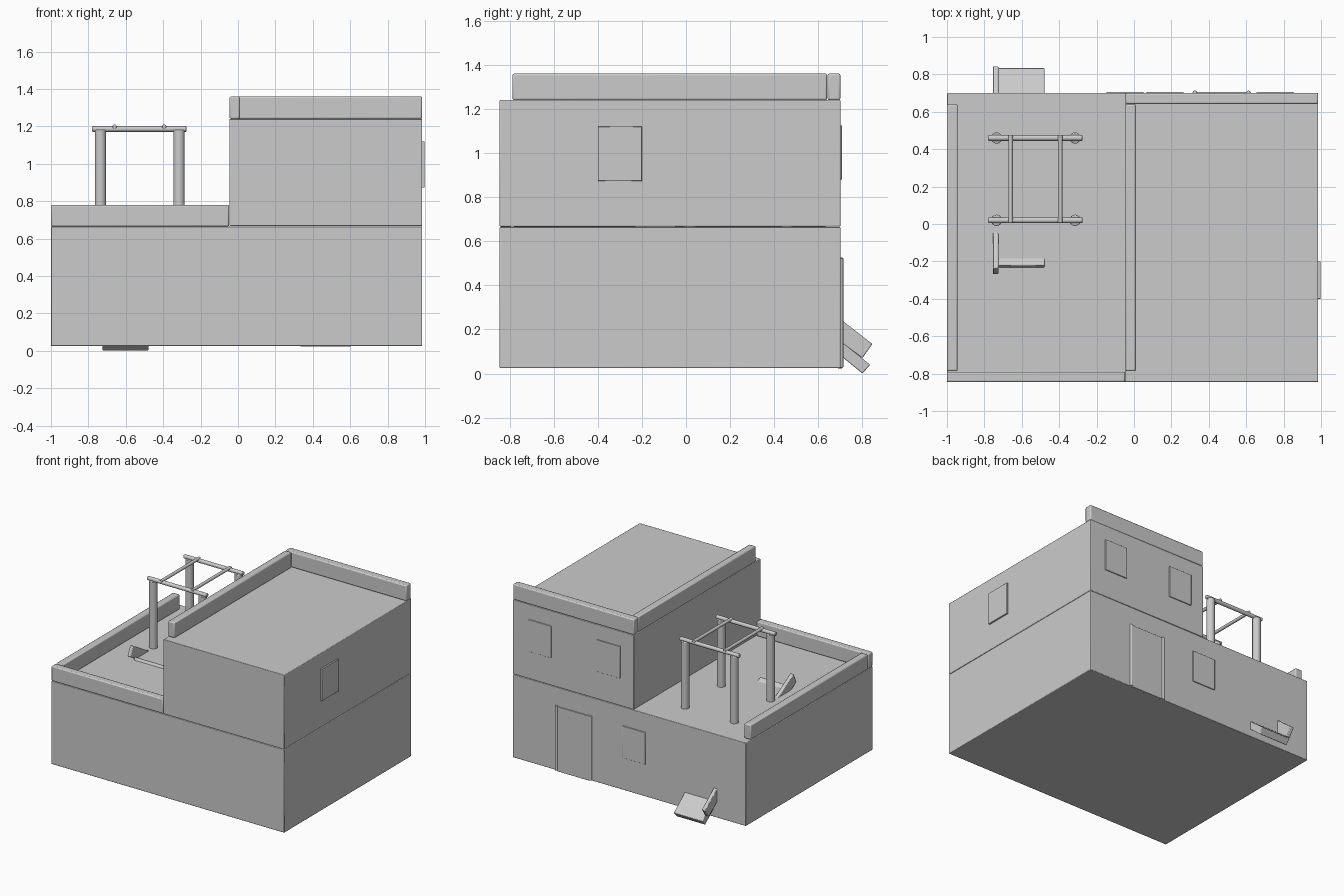
import bpy, bmesh
from mathutils import Vector

if "Cube" in bpy.data.objects:
    bpy.data.objects.remove(bpy.data.objects["Cube"])


def finish(ob, bevel, segments=2):
    if bevel:
        m = ob.modifiers.new("bevel", 'BEVEL')
        m.width = bevel
        m.segments = segments
        m.limit_method = 'ANGLE'
        m.angle_limit = 0.6
    bpy.ops.object.select_all(action='DESELECT')
    ob.select_set(True)
    bpy.context.view_layer.objects.active = ob
    bpy.ops.object.shade_smooth_by_angle(angle=0.6)
    return ob


def box(name, lo, hi, bevel=0.004):
    lo, hi = Vector(lo), Vector(hi)
    bpy.ops.mesh.primitive_cube_add(size=1, location=(lo + hi) / 2)
    ob = bpy.context.object
    ob.name = name
    ob.scale = hi - lo
    bpy.ops.object.transform_apply(location=False, rotation=False, scale=True)
    return finish(ob, bevel)


def rod(name, a, b, r, bevel=0.004):
    a, b = Vector(a), Vector(b)
    bpy.ops.mesh.primitive_cylinder_add(vertices=24, radius=r, depth=(b - a).length,
                                        location=(a + b) / 2)
    ob = bpy.context.object
    ob.name = name
    ob.rotation_euler = (b - a).to_track_quat('Z', 'Y').to_euler()
    return finish(ob, bevel)


def extrude_profile(name, yz, x0, x1, bevel=0.005):
    bm = bmesh.new()
    face = bm.faces.new([bm.verts.new((x0, y, z)) for y, z in yz])
    out = bmesh.ops.extrude_face_region(bm, geom=[face])
    moved = [v for v in out["geom"] if isinstance(v, bmesh.types.BMVert)]
    bmesh.ops.translate(bm, verts=moved, vec=(x1 - x0, 0, 0))
    bmesh.ops.recalc_face_normals(bm, faces=bm.faces)
    mesh = bpy.data.meshes.new(name)
    bm.to_mesh(mesh)
    bm.free()
    ob = bpy.data.objects.new(name, mesh)
    bpy.context.collection.objects.link(ob)
    return finish(ob, bevel)


# Storeys
box("ground_floor", (-1, -0.845, 0.025), (0.985, 0.7, 0.665))
box("upper_floor", (-0.045, -0.845, 0.667), (0.985, 0.7, 1.24))

# Terrace parapets
box("terrace_parapet_front", (-1, -0.845, 0.665), (-0.047, -0.79, 0.78), 0.008)
box("terrace_parapet_left", (-1, -0.787, 0.665), (-0.943, 0.64, 0.78), 0.008)

# Roof parapets
box("roof_parapet_left", (-0.045, -0.787, 1.24), (0.01, 0.64, 1.36), 0.008)
box("roof_parapet_back", (-0.045, 0.642, 1.24), (0.985, 0.7, 1.36), 0.008)

# Pergola: posts, rails and cross beams
for y in (0.02, 0.46):
    for x in (-0.735, -0.315):
        rod("pergola_post", (x, y, 0.66), (x, y, 1.18), 0.03)
    rod("pergola_rail", (-0.78, y, 1.186), (-0.275, y, 1.186), 0.015)
for x in (-0.66, -0.395):
    rod("pergola_beam", (x, 0.005, 1.198), (x, 0.475, 1.198), 0.012)

# Stair ramp running through the house, with its side rail
extrude_profile("stair_ramp", [(-0.22, 0.685), (0.69, 0.155), (0.835, 0.04),
                               (0.80, 0.0), (0.69, 0.09), (-0.245, 0.645)], -0.725, -0.478)
extrude_profile("stair_side", [(-0.235, 0.775), (-0.05, 0.667), (0.69, 0.255), (0.845, 0.134),
                               (0.80, 0.07), (0.69, 0.15), (-0.27, 0.70)], -0.755, -0.725)

# Windows on the back and right walls
for x0, z0 in ((-0.147, 0.275), (0.068, 0.88), (0.655, 0.88)):
    box("back_window", (x0, 0.69, z0), (x0 + 0.197, 0.707, z0 + 0.245), 0.002)
box("side_window", (0.975, -0.4, 0.873), (0.997, -0.2, 1.12), 0.002)

# Back door with round jambs
box("door", (0.335, 0.69, 0.022), (0.605, 0.707, 0.52), 0.002)
for x in (0.325, 0.612):
    rod("door_jamb", (x, 0.7, 0.026), (x, 0.7, 0.525), 0.013)
